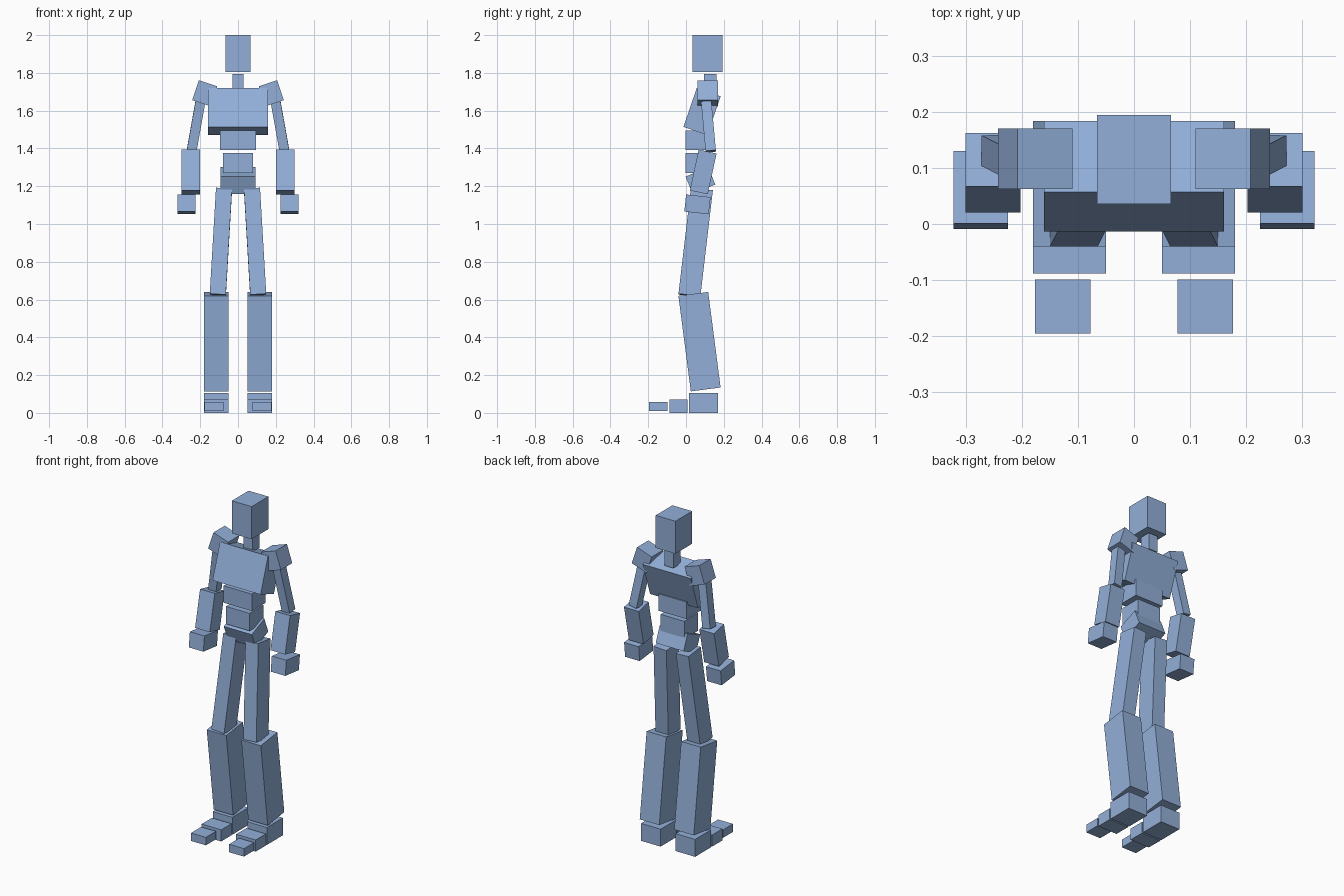
import bpy
import math
from mathutils import Vector, Matrix

if "Cube" in bpy.data.objects:
    bpy.data.objects.remove(bpy.data.objects["Cube"])

blue = bpy.data.materials.new("soft_blue")
blue.diffuse_color = (0.29, 0.43, 0.69, 1)
blue.use_nodes = True
blue.node_tree.nodes["Principled BSDF"].inputs["Base Color"].default_value = blue.diffuse_color


def block(name, centre, size, pitch=0, roll=0, rot=None):
    """Flat-faced box, pitched about x and rolled about y (degrees)."""
    bpy.ops.mesh.primitive_cube_add(size=1)
    ob = bpy.context.object
    ob.name = name
    if rot is None:
        rot = (Matrix.Rotation(math.radians(roll), 3, 'Y')
               @ Matrix.Rotation(math.radians(pitch), 3, 'X'))
    ob.matrix_world = (Matrix.Translation(centre) @ rot.to_4x4()
                       @ Matrix.Diagonal((*size, 1)))
    ob.data.materials.append(blue)
    return ob


def strut(name, low, high, width, depth):
    """Box running between two points."""
    low, high = Vector(low), Vector(high)
    z = (high - low).normalized()
    y = z.cross(Vector((1, 0, 0))).normalized()
    x = y.cross(z)
    rot = Matrix((x, y, z)).transposed()
    return block(name, (low + high) / 2, (width, depth, (high - low).length), rot=rot)


# Head, neck and torso
block("head", (0, 0.115, 1.902), (0.132, 0.159, 0.196))
block("neck", (0, 0.129, 1.745), (0.06, 0.066, 0.1))
block("chest", (0, 0.085, 1.595), (0.32, 0.134, 0.217), pitch=-18.9)
block("upper_abdomen", (0, 0.063, 1.444), (0.188, 0.13, 0.102))
block("lower_abdomen", (0, 0.063, 1.322), (0.158, 0.13, 0.106))
block("pelvis", (0, 0.0765, 1.23), (0.186, 0.13, 0.099), pitch=22.4)

for side, s in (("left", 1), ("right", -1)):
    # Arm
    block(f"{side}_shoulder", (s * 0.176, 0.116, 1.692), (0.103, 0.108, 0.111), roll=-18.5 * s)
    strut(f"{side}_upper_arm", (s * 0.246, 0.131, 1.385), (s * 0.197, 0.106, 1.66), 0.052, 0.055)
    block(f"{side}_forearm", (s * 0.251, 0.091, 1.2755), (0.098, 0.097, 0.221), pitch=-12.3)
    block(f"{side}_hand", (s * 0.273, 0.0605, 1.104), (0.097, 0.13, 0.091), pitch=-6.3)
    # Leg
    strut(f"{side}_thigh", (s * 0.107, 0.018, 0.622), (s * 0.074, 0.084, 1.183), 0.085, 0.117)
    block(f"{side}_shin", (s * 0.115, 0.0715, 0.377), (0.13, 0.159, 0.51), pitch=7.4)
    # Foot in three blocks
    block(f"{side}_heel", (s * 0.115, 0.0935, 0.0525), (0.13, 0.153, 0.105))
    block(f"{side}_midfoot", (s * 0.115, -0.04, 0.035), (0.13, 0.097, 0.07))
    block(f"{side}_toe", (s * 0.127, -0.147, 0.034), (0.099, 0.096, 0.048))
